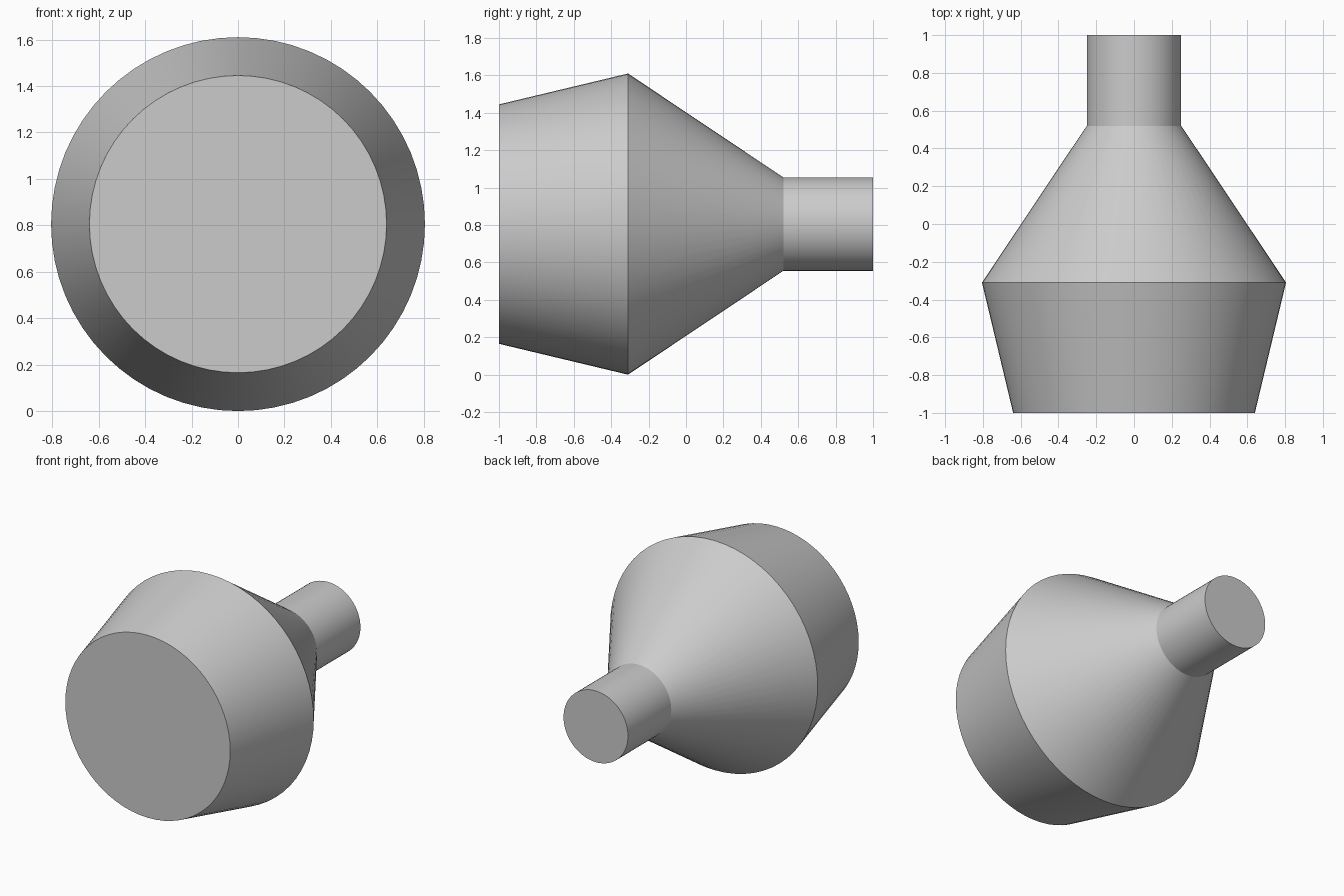
import bpy, bmesh, math

cube = bpy.data.objects.get("Cube")
if cube:
    bpy.data.objects.remove(cube, do_unlink=True)

SIDES = 64
AXIS_Z = 0.805
# (position along y, radius) from the broad front to the narrow stem
PROFILE = [(-1.0, 0.64), (-0.31, 0.805), (0.52, 0.25), (1.0, 0.25)]

grey = bpy.data.materials.new("plain grey")
grey.use_nodes = True
colour = (0.6, 0.6, 0.6, 1.0)
grey.diffuse_color = colour
grey.node_tree.nodes["Principled BSDF"].inputs["Base Color"].default_value = colour

# Turned solid: one ring per profile point, bridged and capped
bm = bmesh.new()
rings = []
for y, r in PROFILE:
    angles = [math.tau * i / SIDES for i in range(SIDES)]
    rings.append([bm.verts.new((r * math.cos(a), y, AXIS_Z + r * math.sin(a)))
                  for a in angles])
for a, b in zip(rings, rings[1:]):
    for i in range(SIDES):
        j = (i + 1) % SIDES
        bm.faces.new((a[i], a[j], b[j], b[i]))
bm.faces.new(rings[0])
bm.faces.new(rings[-1])
bmesh.ops.recalc_face_normals(bm, faces=bm.faces)

mesh = bpy.data.meshes.new("turned_body")
bm.to_mesh(mesh)
bm.free()
mesh.materials.append(grey)
body = bpy.data.objects.new("turned_body", mesh)
bpy.context.collection.objects.link(body)

# Smooth round walls, crisp rims
bpy.ops.object.select_all(action="DESELECT")
body.select_set(True)
bpy.context.view_layer.objects.active = body
bpy.ops.object.shade_smooth_by_angle(angle=math.radians(30))
